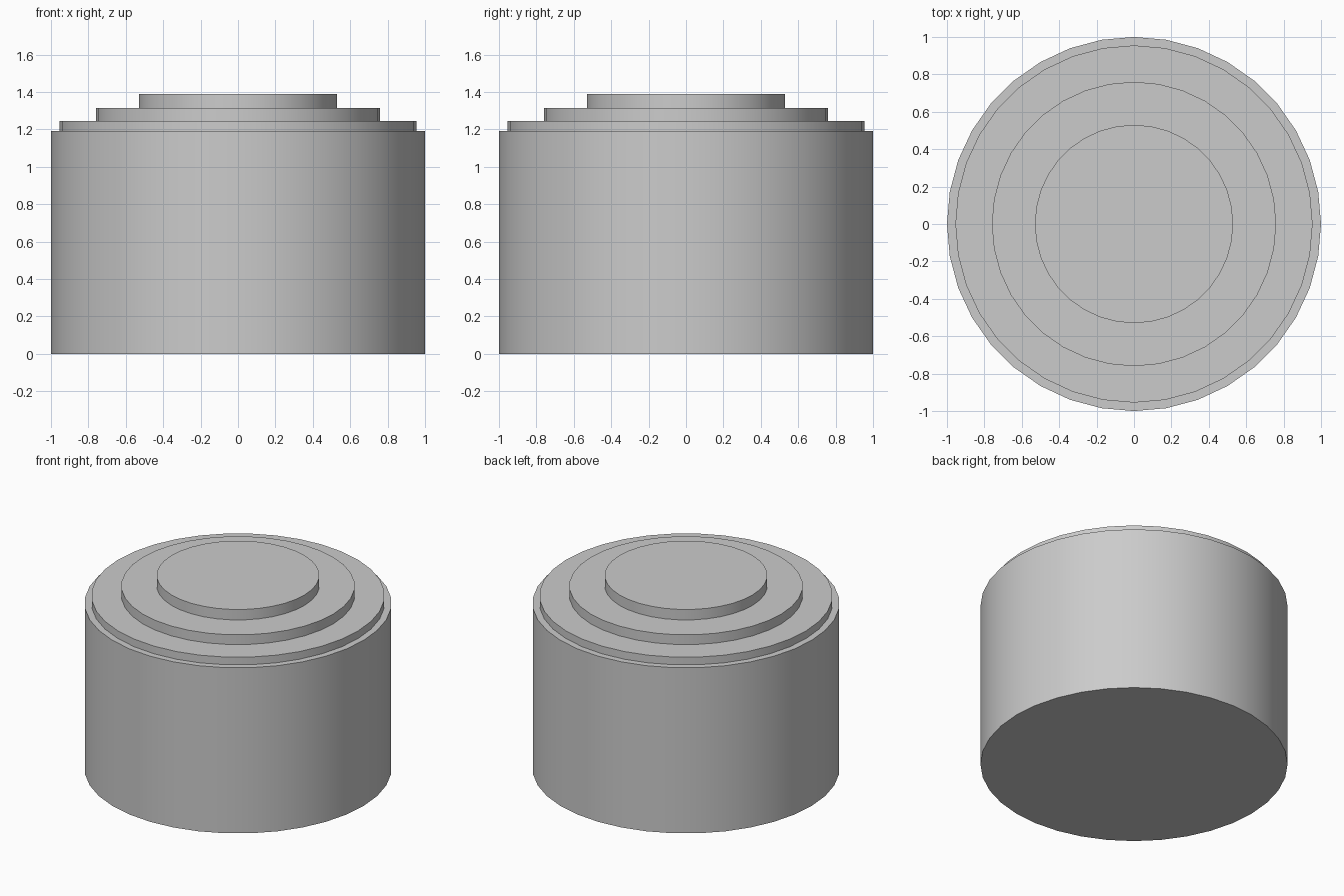
import bpy, bmesh, math

if "Cube" in bpy.data.objects:
    bpy.data.objects.remove(bpy.data.objects["Cube"])

SIDES = 36


def lathe(name, profile):
    """Revolve a stepped (radius, height) profile into a closed solid."""
    bm = bmesh.new()
    rings = []
    for r, z in profile:
        rings.append([bm.verts.new((r * math.cos(2 * math.pi * i / SIDES),
                                    r * math.sin(2 * math.pi * i / SIDES), z))
                      for i in range(SIDES)])
    for low, high in zip(rings, rings[1:]):
        for i in range(SIDES):
            j = (i + 1) % SIDES
            bm.faces.new((low[i], low[j], high[j], high[i]))
    bm.faces.new(rings[0][::-1])
    bm.faces.new(rings[-1])
    mesh = bpy.data.meshes.new(name)
    bm.to_mesh(mesh)
    bm.free()
    obj = bpy.data.objects.new(name, mesh)
    bpy.context.collection.objects.link(obj)
    bpy.ops.object.select_all(action='DESELECT')
    obj.select_set(True)
    bpy.context.view_layer.objects.active = obj
    bpy.ops.object.shade_smooth_by_angle(angle=math.radians(30))
    return obj


# Drum with three shallow steps on top: (radius, top height) of each tier
tiers = [(1.0, 1.19), (0.955, 1.245), (0.76, 1.315), (0.53, 1.39)]
profile, base = [], 0.0
for radius, top in tiers:
    profile += [(radius, base), (radius, top)]
    base = top
lathe("stepped_drum", profile)
